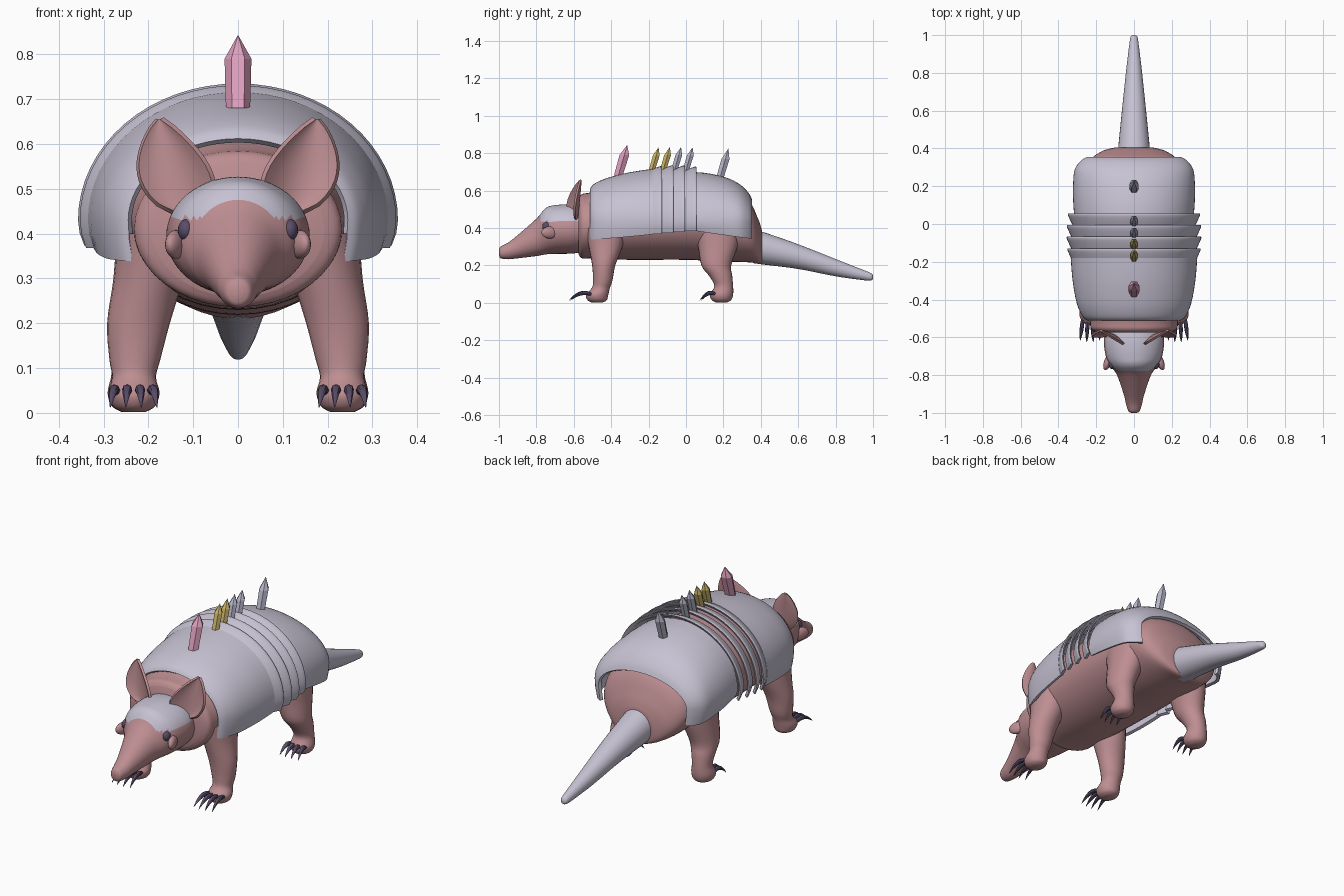
import bpy
import math
from mathutils import Vector

if "Cube" in bpy.data.objects:
    bpy.data.objects.remove(bpy.data.objects["Cube"], do_unlink=True)


def material(name, rgb):
    m = bpy.data.materials.new(name)
    m.use_nodes = True
    m.diffuse_color = (*rgb, 1)
    m.node_tree.nodes["Principled BSDF"].inputs["Base Color"].default_value = (*rgb, 1)
    return m


SKIN = material("pink skin", (0.51, 0.27, 0.285))
ARMOUR = material("lilac armour", (0.57, 0.54, 0.65))
DARK = material("dark claw", (0.10, 0.075, 0.14))
ROSE = material("rose crystal", (0.74, 0.35, 0.51))
GOLD = material("gold crystal", (0.60, 0.46, 0.14))
SILVER = material("silver crystal", (0.48, 0.48, 0.60))


def make(name, verts, faces, mats, smooth=35, thickness=0):
    """Mesh object, optionally thickened, smooth shaded below an angle."""
    me = bpy.data.meshes.new(name)
    me.from_pydata(verts, [], faces)
    ob = bpy.data.objects.new(name, me)
    bpy.context.scene.collection.objects.link(ob)
    for m in mats:
        me.materials.append(m)
    bpy.ops.object.select_all(action='DESELECT')
    ob.select_set(True)
    bpy.context.view_layer.objects.active = ob
    if thickness:
        mod = ob.modifiers.new("thickness", 'SOLIDIFY')
        mod.thickness = thickness
        mod.offset = -1
        bpy.ops.object.modifier_apply(modifier=mod.name)
    else:
        bpy.ops.object.mode_set(mode='EDIT')
        bpy.ops.mesh.select_all(action='SELECT')
        bpy.ops.mesh.normals_make_consistent(inside=False)
        bpy.ops.object.mode_set(mode='OBJECT')
    if smooth:
        bpy.ops.object.shade_smooth_by_angle(angle=math.radians(smooth))
    return ob


def refine(rows, steps):
    """Catmull-Rom interpolation through the rows of numbers."""
    rows = [Vector(r) for r in rows]
    out = []
    for i in range(len(rows) - 1):
        a, b, c, d = rows[max(i - 1, 0)], rows[i], rows[i + 1], rows[min(i + 2, len(rows) - 1)]
        for k in range(steps):
            t = k / steps
            out.append(b + (c - a) * (t / 2) + (a * 2 - b * 5 + c * 4 - d) * (t * t / 2)
                       + (b * 3 - a - c * 3 + d) * (t ** 3 / 2))
    return out + [rows[-1]]


def skin_grid(rows, n, closed):
    last = n if closed else n - 1
    return [(i * n + j, (i + 1) * n + j, (i + 1) * n + (j + 1) % n, i * n + (j + 1) % n)
            for i in range(rows - 1) for j in range(last)]


def loft(name, sections, mats, axis='y', n=28, steps=5, smooth=40):
    """Closed tube through elliptical sections (x, y, z, radius a, radius b)."""
    rows = refine(sections, steps)
    verts = []
    for x, y, z, a, b in rows:
        for j in range(n):
            t = math.tau * j / n
            u, v = a * math.cos(t), b * math.sin(t)
            verts.append((x + u, y, z + v) if axis == 'y' else (x + u, y + v, z))
    faces = skin_grid(len(rows), n, True)
    faces += [tuple(range(n)), tuple(range(len(verts) - n, len(verts)))]
    return make(name, verts, faces, mats, smooth)


def shell(name, sections, steps=4):
    """Arched armour plate through sections (y, half width, top, bottom)."""
    rows, mid, arc = refine(sections, steps), 0.43, 32
    verts = []
    for y, w, top, low in rows:
        verts += [(w * 0.96, y, low), (w * 0.99, y, (low + mid) / 2)]
        for j in range(arc + 1):
            t = math.pi * j / arc
            verts.append((w * math.cos(t), y, mid + (top - mid) * math.sin(t)))
        verts += [(-w * 0.99, y, (low + mid) / 2), (-w * 0.96, y, low)]
    return make(name, verts, skin_grid(len(rows), arc + 5, False), [ARMOUR], 40, 0.016)


def ellipsoid(name, loc, radii, mat, turn=0):
    bpy.ops.mesh.primitive_uv_sphere_add(segments=20, ring_count=12, location=loc)
    ob = bpy.context.object
    ob.name = name
    ob.scale = radii
    ob.rotation_euler.z = turn
    ob.data.materials.append(mat)
    bpy.ops.object.shade_smooth_by_angle(angle=math.radians(60))


# Body, tail and head
loft("body", [(0, -0.575, 0.41, 0.19, 0.15), (0, -0.555, 0.41, 0.227, 0.172),
              (0, -0.5, 0.415, 0.235, 0.178), (0, -0.3, 0.44, 0.26, 0.21),
              (0, 0, 0.44, 0.27, 0.21), (0, 0.2, 0.425, 0.26, 0.205),
              (0, 0.33, 0.385, 0.235, 0.168), (0, 0.385, 0.33, 0.17, 0.12),
              (0, 0.405, 0.30, 0.10, 0.09)], [SKIN], n=40)
loft("tail", [(0, 0.36, 0.302, 0.086, 0.09), (0, 0.42, 0.29, 0.082, 0.086),
              (0, 0.6, 0.247, 0.064, 0.066), (0, 0.8, 0.188, 0.043, 0.046),
              (0, 0.95, 0.148, 0.025, 0.027), (0, 0.99, 0.139, 0.018, 0.019),
              (0, 1.0, 0.137, 0.007, 0.008)], [ARMOUR])
head = loft("head", [(0, -1.0, 0.27, 0.014, 0.016), (0, -0.99, 0.27, 0.03, 0.032),
                     (0, -0.95, 0.278, 0.043, 0.045), (0, -0.9, 0.30, 0.055, 0.062),
                     (0, -0.8, 0.35, 0.09, 0.10), (0, -0.75, 0.383, 0.125, 0.124),
                     (0, -0.7, 0.392, 0.149, 0.13), (0, -0.62, 0.395, 0.16, 0.132),
                     (0, -0.55, 0.395, 0.15, 0.125)], [SKIN, ARMOUR], n=56, steps=8)
# Armoured cap on the crown
for p in head.data.polygons:
    if p.center.y > -0.775 and p.center.z > 0.435:
        p.material_index = 1

# Shell: front plate, flared bands, rear plate
shell("front_shell", [(-0.512, 0.245, 0.612, 0.338), (-0.49, 0.272, 0.637, 0.34),
                      (-0.42, 0.303, 0.668, 0.344), (-0.3, 0.325, 0.698, 0.354),
                      (-0.18, 0.335, 0.716, 0.366)])
for k in range(4):
    y = -0.192 + 0.0615 * k
    grow = (0, 0.004, 0.003, -0.003)[k]
    low = 0.368 + 0.005 * k
    shell(f"shell_band_{k + 1}", [(y, 0.328 + grow, 0.707 + grow, low),
                                  (y + 0.03, 0.342 + grow, 0.722 + grow, low),
                                  (y + 0.055, 0.353 + grow, 0.731 + grow, low),
                                  (y + 0.063, 0.351 + grow, 0.729 + grow, low)], 2)
shell("rear_shell", [(0.03, 0.315, 0.70, 0.388), (0.12, 0.322, 0.692, 0.374),
                     (0.22, 0.322, 0.668, 0.36), (0.29, 0.313, 0.632, 0.35),
                     (0.335, 0.281, 0.587, 0.345), (0.354, 0.25, 0.55, 0.345)])

# Crystals along the spine, leaning back
for name, mat, y, base, tip, r in [
        ("rose_crystal", ROSE, -0.362, 0.68, 0.842, 0.03),
        ("gold_crystal_front", GOLD, -0.185, 0.70, 0.83, 0.021),
        ("gold_crystal_rear", GOLD, -0.125, 0.70, 0.832, 0.021),
        ("silver_crystal_front", SILVER, -0.065, 0.70, 0.832, 0.021),
        ("silver_crystal_middle", SILVER, -0.003, 0.70, 0.83, 0.021),
        ("silver_crystal_rear", SILVER, 0.176, 0.65, 0.824, 0.025)]:
    h = tip - base
    loft(name, [(0, y + lean * h, base + t * h, r * s, r * s)
                for t, lean, s in [(0, 0, 0.9), (0.68, 0.2, 1), (1, 0.29, 0.03)]],
         [mat], axis='z', n=6, steps=1, smooth=0)


def ear(name, s):
    """Pointed cupped leaf with a slight outward turn."""
    rows, cols, verts = 13, 11, []
    for i in range(rows):
        u = i / (rows - 1)
        half = 0.002 + 0.068 * math.sin(math.pi * u ** 0.8) ** 0.8 + 0.022 * (1 - u) ** 2
        for j in range(cols):
            v = 2 * j / (cols - 1) - 1
            verts.append((s * (0.118 + 0.058 * u + half * v),
                          -0.592 + 0.022 * u + 0.25 * half * v - 0.45 * half * v * v,
                          0.45 + 0.205 * u))
    faces = skin_grid(rows, cols, False)
    make(name, verts, faces if s < 0 else [f[::-1] for f in faces], [SKIN], 50, 0.012)


# Paired parts
for side, s in (("left", 1), ("right", -1)):
    ear(f"{side}_ear", s)
    ellipsoid(f"{side}_eye", (s * 0.116, -0.745, 0.408), (0.018, 0.023, 0.024), DARK)
    ellipsoid(f"{side}_cheek", (s * 0.138, -0.728, 0.376), (0.02, 0.048, 0.032), SKIN, s * 0.35)
    legs = {
        "front": [(0.185, -0.43, 0.40, 0.085, 0.11), (0.20, -0.43, 0.30, 0.078, 0.09),
                  (0.222, -0.44, 0.20, 0.07, 0.062), (0.23, -0.445, 0.12, 0.057, 0.052),
                  (0.232, -0.455, 0.08, 0.049, 0.048), (0.232, -0.475, 0.045, 0.057, 0.06),
                  (0.232, -0.475, 0.015, 0.047, 0.052), (0.232, -0.475, 0.002, 0.026, 0.03)],
        "hind": [(0.185, 0.17, 0.40, 0.085, 0.13), (0.20, 0.17, 0.30, 0.078, 0.105),
                 (0.22, 0.162, 0.20, 0.067, 0.08), (0.23, 0.185, 0.145, 0.056, 0.062),
                 (0.234, 0.202, 0.09, 0.048, 0.05), (0.234, 0.19, 0.045, 0.057, 0.062),
                 (0.234, 0.19, 0.015, 0.047, 0.052), (0.234, 0.19, 0.002, 0.026, 0.03)]}
    for part, rows in legs.items():
        loft(f"{side}_{part}_leg", [(s * r[0], *r[1:]) for r in rows], [SKIN], axis='z', n=24, steps=4)
        foot, reach = rows[-1][1], 1.0 if part == "front" else 0.7
        for k in range(4):
            off = (k - 1.5) / 1.5
            x, y = 0.233 + 0.038 * off, foot - 0.04 + 0.012 * abs(off)
            loft(f"{side}_{part}_claw_{k + 1}",
                 [(s * (x + 0.014 * off * t), y - 0.115 * reach * t, z, a, a)
                  for t, z, a in [(0, 0.045, 0.009), (0.35, 0.053, 0.011),
                                  (0.7, 0.04, 0.008), (1, 0.013, 0.001)]],
                 [DARK], n=8, steps=3)
